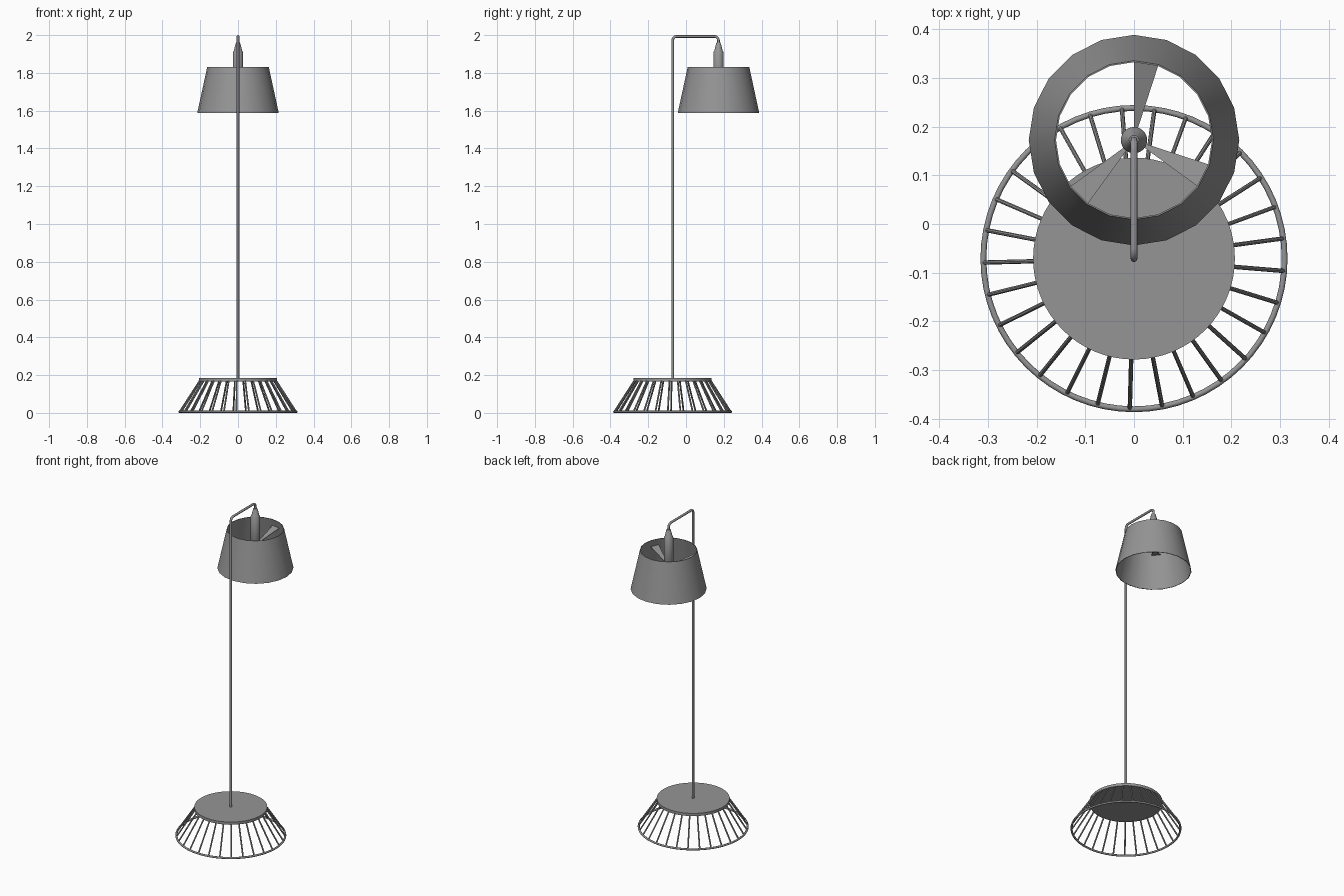
import bpy, bmesh
from math import sin, cos, pi, radians
from mathutils import Vector

if "Cube" in bpy.data.objects:
    bpy.data.objects.remove(bpy.data.objects["Cube"])

BY = -0.071  # base and pole axis (y)
LY = 0.172   # lampshade axis (y)

# Dark grey painted metal
metal = bpy.data.materials.new("dark_grey_metal")
metal.diffuse_color = (0.3, 0.3, 0.3, 1)
metal.use_nodes = True
metal.node_tree.nodes["Principled BSDF"].inputs["Base Color"].default_value = metal.diffuse_color


def make(name, verts, faces, angle=40):
    me = bpy.data.meshes.new(name)
    me.from_pydata(verts, [], faces)
    bm = bmesh.new()
    bm.from_mesh(me)
    bmesh.ops.recalc_face_normals(bm, faces=bm.faces)
    bm.to_mesh(me)
    bm.free()
    me.materials.append(metal)
    ob = bpy.data.objects.new(name, me)
    bpy.context.collection.objects.link(ob)
    bpy.ops.object.select_all(action='DESELECT')
    bpy.context.view_layer.objects.active = ob
    ob.select_set(True)
    bpy.ops.object.shade_smooth_by_angle(angle=radians(angle))
    return ob


def lathe(name, profile, cy, n, closed=False):
    """Revolve an (r, z) profile about the vertical axis at y = cy."""
    verts = [(r * sin(2 * pi * i / n), cy + r * cos(2 * pi * i / n), z)
             for r, z in profile for i in range(n)]
    m = len(profile)
    faces = [(k * n + i, k * n + (i + 1) % n,
              (k + 1) % m * n + (i + 1) % n, (k + 1) % m * n + i)
             for k in range(m if closed else m - 1) for i in range(n)]
    if not closed:
        faces += [tuple(range(n)), tuple(range((m - 1) * n, m * n))]
    return make(name, verts, faces)


def tube(name, pts, r, n=12):
    """Sweep a circle along a path lying in a vertical plane."""
    pts = [Vector(p) for p in pts]
    verts, faces = [], []
    side = None
    for i, p in enumerate(pts):
        a = (p - pts[max(i - 1, 0)]).normalized()
        b = (pts[min(i + 1, len(pts) - 1)] - p).normalized()
        t = (a + b).normalized()
        if side is None:
            side = t.orthogonal().normalized() if len(pts) == 2 else Vector((1, 0, 0))
        up = t.cross(side).normalized()
        verts += [p + r * (cos(2 * pi * j / n) * side + sin(2 * pi * j / n) * up)
                  for j in range(n)]
    for k in range(len(pts) - 1):
        faces += [(k * n + j, k * n + (j + 1) % n, (k + 1) * n + (j + 1) % n,
                   (k + 1) * n + j) for j in range(n)]
    faces += [tuple(range(n)), tuple(range(len(verts) - n, len(verts)))]
    return make(name, verts, faces)


# Base plate
lathe("base_plate", [(0.207, 0.167), (0.207, 0.184)], BY, 64)

# Floor ring
lathe("base_ring", [(0.309 + 0.006 * cos(2 * pi * k / 10),
                     0.006 + 0.006 * sin(2 * pi * k / 10)) for k in range(10)],
      BY, 64, closed=True)

# Splayed base spokes
SPOKES = 29
for i in range(SPOKES):
    a = radians(-178.5) + 2 * pi * i / SPOKES
    tube("base_spoke", [(0.201 * cos(a), BY + 0.201 * sin(a), 0.173),
                        (0.309 * cos(a), BY + 0.309 * sin(a), 0.006)], 0.0045, 8)

# Pole with rounded bends and overhanging arm
TOP, R = 1.993, 0.022
path = [(0, BY, 0.18)]
path += [(0, BY + R - R * cos(t), TOP - R + R * sin(t))
         for t in [pi / 2 * k / 6 for k in range(7)]]
path += [(0, LY - R + R * sin(t), TOP - R + R * cos(t))
         for t in [pi / 2 * k / 6 for k in range(7)]]
path += [(0, LY, 1.94)]
tube("pole_and_arm", path, 0.007, 12)

# Lamp holder with stepped neck
lathe("lamp_holder", [(0.024, 1.722), (0.027, 1.727), (0.027, 1.91), (0.022, 1.917),
                      (0.013, 1.955), (0.010, 1.96)], LY, 24)

# Open tapered shade, 20 sides
lathe("shade", [(0.216, 1.587), (0.163, 1.831), (0.160, 1.831), (0.213, 1.587)],
      LY, 20, closed=True)

# Three wedge plates rising from the holder to the shade
for a0 in (72, 216, 324):
    verts = [(r * cos(radians(a)), LY + r * sin(radians(a)), z + h)
             for h in (0, 0.003)
             for r, a, z in ((0.02, a0, 1.735), (0.169, a0, 1.785),
                             (0.169, a0 + 18, 1.785), (0.02, a0 + 18, 1.735))]
    make("shade_support", verts,
         [(0, 1, 2, 3), (4, 5, 6, 7)] +
         [(k, (k + 1) % 4, (k + 1) % 4 + 4, k + 4) for k in range(4)], 20)
